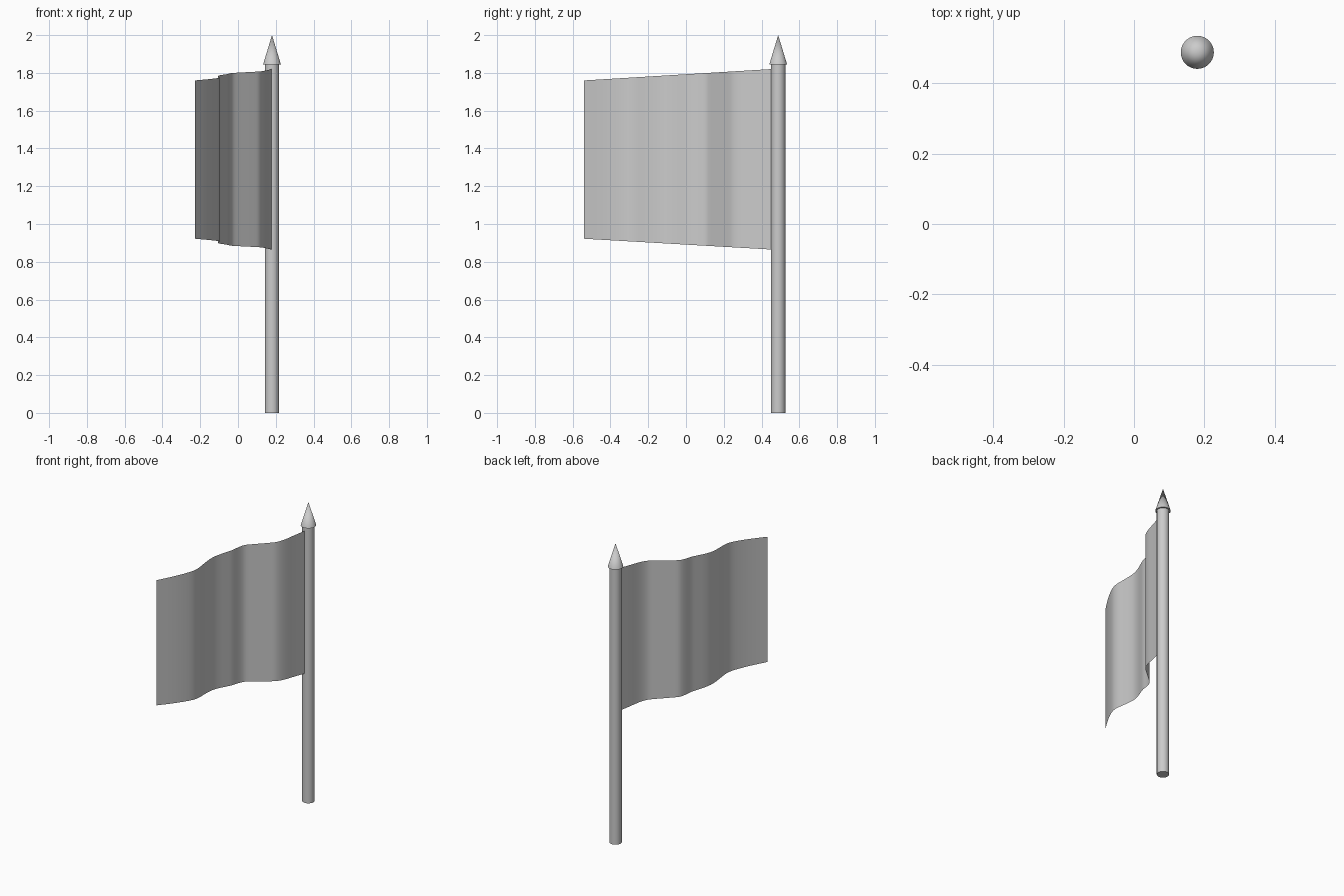
import bpy
import bmesh
from mathutils import Vector

cube = bpy.data.objects.get("Cube")
if cube:
    bpy.data.objects.remove(cube, do_unlink=True)

POLE_X, POLE_Y = 0.18, 0.488


def material(name, value):
    mat = bpy.data.materials.new(name)
    mat.use_nodes = True
    colour = (value, value, value, 1)
    mat.diffuse_color = colour
    mat.node_tree.nodes["Principled BSDF"].inputs["Base Color"].default_value = colour
    return mat


def add_object(name, bm, mat):
    mesh = bpy.data.meshes.new(name)
    bm.to_mesh(mesh)
    bm.free()
    mesh.materials.append(mat)
    obj = bpy.data.objects.new(name, mesh)
    bpy.context.collection.objects.link(obj)
    bpy.ops.object.select_all(action="DESELECT")
    obj.select_set(True)
    bpy.context.view_layer.objects.active = obj
    bpy.ops.object.shade_smooth_by_angle(angle=0.7)
    return obj


def tapered_rod(name, r1, r2, z1, z2, mat):
    bm = bmesh.new()
    bmesh.ops.create_cone(bm, cap_ends=True, segments=32, radius1=r1,
                          radius2=r2, depth=z2 - z1)
    bmesh.ops.translate(bm, verts=bm.verts, vec=(POLE_X, POLE_Y, (z1 + z2) / 2))
    return add_object(name, bm, mat)


grey = material("grey", 0.6)

# Pole and pointed finial
tapered_rod("pole", 0.038, 0.038, 0, 1.85, grey)
tapered_rod("finial", 0.047, 0, 1.845, 2.0, grey)

# Waving cloth: a plan curve raised into a sheet that narrows to its free end
path = [(0.178, 0.45), (0.157, 0.37), (0.138, 0.295), (0.115, 0.245),
        (0.083, 0.213), (0.04, 0.175), (0, 0.14), (-0.03, 0.11),
        (-0.045, 0.07), (-0.055, 0.02), (-0.07, -0.02), (-0.09, -0.07),
        (-0.102, -0.115), (-0.105, -0.16), (-0.101, -0.23), (-0.098, -0.28),
        (-0.107, -0.33), (-0.14, -0.4), (-0.178, -0.465), (-0.227, -0.54)]


def spline(a, b, c, d, t):
    return 0.5 * (2 * b + (c - a) * t + (2 * a - 5 * b + 4 * c - d) * t * t
                  + (3 * b - a - 3 * c + d) * t ** 3)


points = [Vector(p) for p in path]
padded = [points[0]] + points + [points[-1]]
smooth_path = [spline(*padded[i:i + 4], s / 3)
               for i in range(len(points) - 1) for s in range(3)] + [points[-1]]

bm = bmesh.new()
previous = None
for p in smooth_path:
    t = (0.45 - p.y) / 0.99
    edge = (bm.verts.new((p.x, p.y, 0.865 + 0.057 * t)),
            bm.verts.new((p.x, p.y, 1.82 - 0.06 * t)))
    if previous:
        bm.faces.new((edge[0], previous[0], previous[1], edge[1]))
    previous = edge
add_object("flag_cloth", bm, grey)
